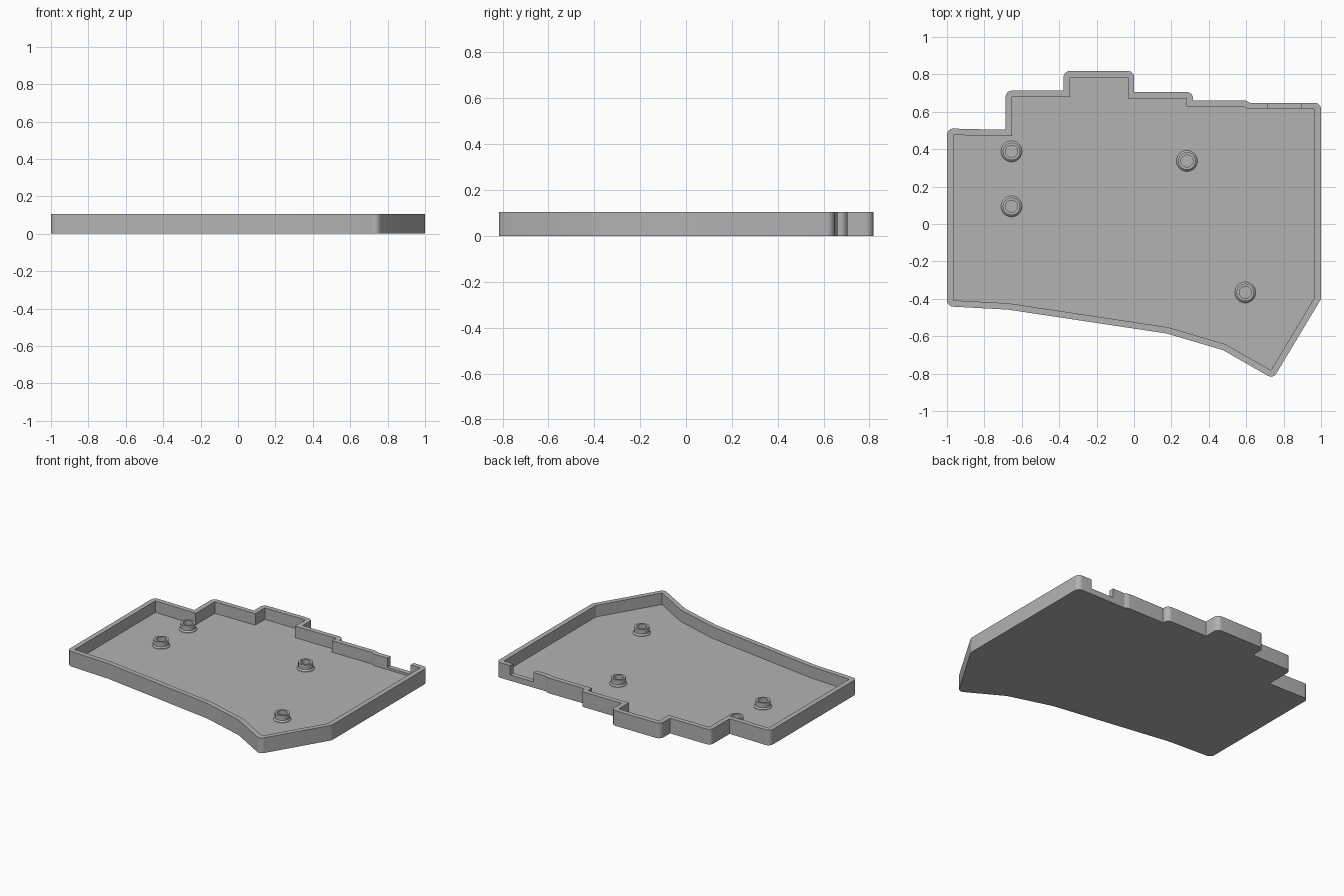
import bpy, bmesh, math
from mathutils import Vector

cube = bpy.data.objects.get("Cube")
if cube:
    bpy.data.objects.remove(cube, do_unlink=True)

WALL, FLOOR, TOP = 0.034, 0.025, 0.105

grey = bpy.data.materials.new("plain_grey")
grey.use_nodes = True
colour = (0.45, 0.45, 0.45, 1)
grey.diffuse_color = colour
grey.node_tree.nodes["Principled BSDF"].inputs["Base Color"].default_value = colour


def make_object(name, bm):
    bmesh.ops.recalc_face_normals(bm, faces=bm.faces)
    mesh = bpy.data.meshes.new(name)
    bm.to_mesh(mesh)
    bm.free()
    mesh.materials.append(grey)
    obj = bpy.data.objects.new(name, mesh)
    bpy.context.collection.objects.link(obj)
    return obj


def select_only(obj):
    bpy.ops.object.select_all(action="DESELECT")
    obj.select_set(True)
    bpy.context.view_layer.objects.active = obj


def outer_points(prev, here, nxt, dist):
    """Offset one corner outward: an arc if convex, a mitre if concave."""
    a, b = (here - prev).normalized(), (nxt - here).normalized()
    n1, n2 = Vector((a.y, -a.x)), Vector((b.y, -b.x))
    turn = math.atan2(a.x * b.y - a.y * b.x, a.dot(b))
    if turn <= 0.05:
        return [here + (n1 + n2) * dist / (1 + n1.dot(n2))]
    steps = max(1, math.ceil(turn / 0.2))
    start = math.atan2(n1.y, n1.x)
    angles = [start + turn * i / steps for i in range(steps + 1)]
    return [here + dist * Vector((math.cos(t), math.sin(t))) for t in angles]


# Inner outline of the tray, counter-clockwise from the front corner
inner = [Vector(p) for p in [
    (-.966, -.408), (-.67, -.424), (.181, -.552), (.49, -.643), (.732, -.782),
    (.966, -.392), (.966, .614), (.614, .614), (.587, .627), (.282, .627),
    (.282, .671), (-.033, .671), (-.033, .784), (-.343, .784), (-.343, .679),
    (-.653, .679), (-.653, .47), (-.8, .472), (-.966, .476)]]
count = len(inner)
corners = [outer_points(inner[i - 1], inner[i], inner[(i + 1) % count], WALL)
           for i in range(count)]

# Tray: underside, outer wall, rim, inner wall and floor in one shell
bm = bmesh.new()
low = [[bm.verts.new((p.x, p.y, 0)) for p in c] for c in corners]
high = [[bm.verts.new((p.x, p.y, TOP)) for p in c] for c in corners]
in_high = [bm.verts.new((p.x, p.y, TOP)) for p in inner]
in_low = [bm.verts.new((p.x, p.y, FLOOR)) for p in inner]
flat_low, flat_high = sum(low, []), sum(high, [])
bm.faces.new(flat_low[::-1])
bm.faces.new(in_low)
for i in range(len(flat_low)):
    bm.faces.new((flat_low[i - 1], flat_low[i], flat_high[i], flat_high[i - 1]))
for i in range(count):
    bm.faces.new((in_low[i], in_low[i - 1], in_high[i - 1], in_high[i]))
    bm.faces.new((high[i - 1][-1], high[i][0], in_high[i], in_high[i - 1]))
    for p, q in zip(high[i], high[i][1:]):
        bm.faces.new((p, q, in_high[i]))
tray = make_object("tray", bm)

# Port notch in the back wall
bm = bmesh.new()
bmesh.ops.create_cube(bm, size=1)
bmesh.ops.scale(bm, vec=(.178, .14, .16), verts=bm.verts)
bmesh.ops.translate(bm, vec=(.804, .65, .12), verts=bm.verts)
cutter = make_object("notch_cutter", bm)
cutter.hide_render = True
cut = tray.modifiers.new("notch", "BOOLEAN")
cut.operation, cut.solver, cut.object = "DIFFERENCE", "EXACT", cutter
select_only(tray)
bpy.ops.object.modifier_apply(modifier=cut.name)
bpy.data.objects.remove(cutter, do_unlink=True)
bpy.ops.object.shade_smooth_by_angle(angle=math.radians(25))


# Hollow screw posts with a flared foot
def screw_post(name, x, y, sides=32):
    profile = [(.032, FLOOR - .005), (.056, FLOOR - .005), (.056, FLOOR + .003),
               (.047, FLOOR + .012), (.047, .07), (.032, .07)]
    bm = bmesh.new()
    rings = [[bm.verts.new((r * math.cos(t), r * math.sin(t), z)) for r, z in profile]
             for t in (math.tau * k / sides for k in range(sides))]
    for k in range(sides):
        for j in range(len(profile)):
            bm.faces.new((rings[k - 1][j - 1], rings[k][j - 1],
                          rings[k][j], rings[k - 1][j]))
    post = make_object(name, bm)
    post.location = (x, y, 0)
    select_only(post)
    bpy.ops.object.shade_smooth_by_angle(angle=math.radians(25))


for name, x, y in [("back_right_post", -.655, .388), ("middle_right_post", -.655, .094),
                   ("back_left_post", .283, .337), ("front_left_post", .595, -.366)]:
    screw_post(name, x, y)
